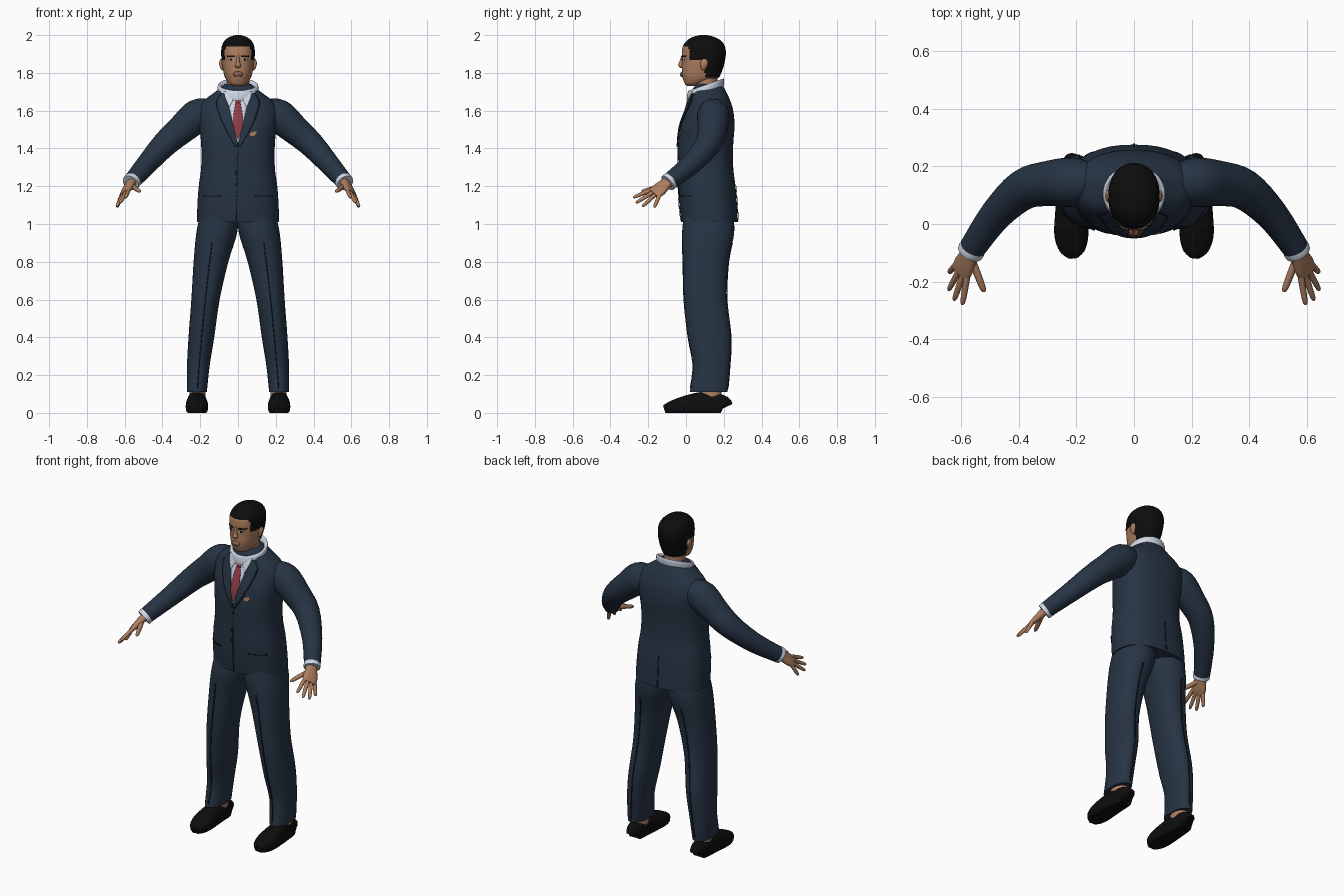
import bpy
import bmesh
from math import cos, sin, pi, copysign
from mathutils import Vector
from mathutils.bvhtree import BVHTree

default_cube = bpy.data.objects.get("Cube")
if default_cube:
    bpy.data.objects.remove(default_cube)


def material(name, r, g, b):
    mat = bpy.data.materials.new(name)
    mat.use_nodes = True
    mat.diffuse_color = (r, g, b, 1)
    shader = mat.node_tree.nodes["Principled BSDF"]
    shader.inputs["Base Color"].default_value = (r, g, b, 1)
    shader.inputs["Roughness"].default_value = 0.8
    return mat


NAVY = material("navy suit", 0.02, 0.034, 0.058)
SEAM = material("dark seam", 0.007, 0.011, 0.019)
SKIN = material("skin", 0.42, 0.21, 0.115)
LIPS = material("lips", 0.27, 0.12, 0.08)
BLACK = material("black", 0.004, 0.004, 0.004)
WHITE = material("shirt white", 0.62, 0.68, 0.78)
RED = material("tie red", 0.27, 0.045, 0.06)


def finish(name, bm, mat):
    """Turn a bmesh into a smooth-shaded object."""
    bmesh.ops.recalc_face_normals(bm, faces=bm.faces)
    mesh = bpy.data.meshes.new(name)
    bm.to_mesh(mesh)
    bm.free()
    mesh.materials.append(mat)
    obj = bpy.data.objects.new(name, mesh)
    bpy.context.collection.objects.link(obj)
    bpy.ops.object.select_all(action="DESELECT")
    obj.select_set(True)
    bpy.context.view_layer.objects.active = obj
    bpy.ops.object.shade_smooth_by_angle(angle=0.9)
    return obj


def spline(rings, steps):
    """Catmull-Rom interpolation through rows of numbers."""
    out = []
    for i in range(len(rings) - 1):
        quad = [rings[max(i - 1, 0)], rings[i], rings[i + 1], rings[min(i + 2, len(rings) - 1)]]
        for k in range(steps):
            t = k / steps
            out.append([0.5 * (2 * b + (c - a) * t + (2 * a - 5 * b + 4 * c - d) * t * t
                               + (3 * b - a - 3 * c + d) * t ** 3) for a, b, c, d in zip(*quad)])
    return out + [list(rings[-1])]


def loft(name, rings, mat, wide=None, p=2.0, sides=32, steps=4, floor=None, slope=0):
    """Skin rings of (x, y, z, half width, half depth); 'wide' makes a tube along the path."""
    rows = spline(rings, steps)
    centres = [Vector(r[:3]) for r in rows]
    bm = bmesh.new()
    loops = []
    for i, row in enumerate(rows):
        u, v = Vector((1, 0, 0)), Vector((0, 1, 0))
        if wide:
            tangent = (centres[min(i + 1, len(rows) - 1)] - centres[max(i - 1, 0)]).normalized()
            u = Vector(wide)
            u = (u - tangent * u.dot(tangent)).normalized()
            v = tangent.cross(u)
        loop = []
        for k in range(sides):
            c, s = cos(2 * pi * k / sides), sin(2 * pi * k / sides)
            co = centres[i] + u * row[3] * copysign(abs(c) ** (2 / p), c) + v * row[4] * copysign(abs(s) ** (2 / p), s)
            co.z += slope * (co.y - centres[i].y)
            if floor is not None:
                co.z = max(co.z, floor)
            loop.append(bm.verts.new(co))
        loops.append(loop)
    for low, high in zip(loops, loops[1:]):
        for k in range(sides):
            n = (k + 1) % sides
            bm.faces.new((low[k], low[n], high[n], high[k]))
    bm.faces.new(loops[0])
    bm.faces.new(loops[-1])
    return finish(name, bm, mat)


def column(rows):
    """Rings from (z, front y, back y, half width)."""
    return [(0, (f + b) / 2, z, w, (b - f) / 2) for z, f, b, w in rows]


def surface(obj):
    return BVHTree.FromPolygons([v.co for v in obj.data.vertices], [list(q.vertices) for q in obj.data.polygons])


def plate(name, rows, tree, mat, lift=0.003, back=False, cols=6):
    """Thin sheet of (z, x0, x1) rows laid on a surface from the front or the back."""
    way = -1 if back else 1
    bm = bmesh.new()
    grid = []
    for i in range(len(rows) - 1):
        for k in range(7 if i == len(rows) - 2 else 6):
            z, a, b = [p + (q - p) * k / 6 for p, q in zip(rows[i], rows[i + 1])]
            line = []
            for c in range(cols + 1):
                x = a + (b - a) * c / cols
                hit = tree.ray_cast(Vector((x, -way, z)), Vector((0, way, 0)))[0]
                y = hit.y if hit else 0.1
                line.append(bm.verts.new((x, y - way * lift, z)))
            grid.append(line)
    for low, high in zip(grid, grid[1:]):
        for c in range(cols):
            bm.faces.new((low[c], low[c + 1], high[c + 1], high[c]))
    obj = finish(name, bm, mat)
    solid = obj.modifiers.new("thickness", "SOLIDIFY")
    solid.thickness = 0.003
    solid.offset = 0


def flip(rings, side):
    return [(side * r[0], *r[1:]) for r in rings]


# Jacket body
jacket = loft("jacket", column([
    (1.01, -.025, .275, .217), (1.1, -.035, .27, .215), (1.2, -.04, .262, .208),
    (1.3, -.04, .25, .195), (1.42, -.042, .25, .195), (1.52, -.03, .257, .205),
    (1.6, -.002, .25, .21), (1.65, .015, .235, .185), (1.685, .025, .22, .14),
    (1.715, .035, .205, .1), (1.74, .06, .19, .07)]), NAVY, p=2.4, sides=64, steps=5)
chest = surface(jacket)

# Shirt front, tie and jacket trim
plate("shirt_front", [(1.43, -.002, .002), (1.55, -.032, .032), (1.65, -.055, .055), (1.7, -.065, .065)], chest, WHITE)
plate("tie", [(1.45, -.002, .002), (1.5, -.022, .022), (1.56, -.027, .027), (1.645, -.013, .013)], chest, RED, .006)
plate("tie_knot", [(1.64, -.012, .012), (1.68, -.022, .022)], chest, RED, .009)
plate("front_seam", [(1.02, -.012, -.007), (1.43, -.002, .003)], chest, SEAM)
plate("back_vent", [(1.02, -.004, .004), (1.2, -.002, .002)], chest, SEAM, back=True)
plate("pocket_square", [(1.465, .065, .085), (1.48, .06, .1), (1.49, .085, .1)], chest, SKIN)
for i, z in enumerate((1.27, 1.21)):
    plate(f"button_{i + 1}", [(z - .01, -.012, -.002), (z, -.017, .003), (z + .01, -.012, -.002)], chest, SEAM, .006)

LAPEL = [(1.41, .002, .01), (1.47, .012, .045), (1.55, .031, .085), (1.62, .048, .108),
         (1.65, .055, .112), (1.69, .064, .085)]
for side, label in ((1, "left"), (-1, "right")):
    edge = [(z, side * a, side * (b + .005)) for z, a, b in LAPEL]
    plate(f"{label}_lapel_edge", edge, chest, SEAM, .003)
    plate(f"{label}_lapel", [(z, side * a, side * b) for z, a, b in LAPEL], chest, NAVY, .006)
    plate(f"{label}_pocket_flap", [(1.142, side * .09, side * .185), (1.15, side * .09, side * .185)], chest, SEAM)

    # Sleeve and cuff
    loft(f"{label}_sleeve", flip([
        (.13, .145, 1.6, .06, .06), (.21, .145, 1.575, .088, .085), (.3, .14, 1.5, .078, .078),
        (.385, .118, 1.425, .068, .07), (.48, .03, 1.32, .056, .056), (.56, -.083, 1.228, .046, .046)],
        side), NAVY, wide=(0, 0, 1))
    loft(f"{label}_cuff", flip([(.548, -.066, 1.242, .042, .042), (.562, -.088, 1.225, .047, .047),
                                (.568, -.098, 1.217, .046, .046)], side), WHITE, wide=(0, 0, 1))

    # Hand with four fingers and a thumb
    spread = Vector((.55, .72, -.4)).normalized()
    knuckle = Vector((.598, -.165, 1.165))
    loft(f"{label}_palm", flip([(.555, -.075, 1.235, .028, .024), (.572, -.11, 1.21, .034, .022),
                                (.59, -.145, 1.18, .043, .018), (.602, -.172, 1.16, .04, .012)], side),
         SKIN, wide=(side * spread.x, spread.y, spread.z), p=2.5, sides=20)
    digits = [(knuckle + spread * (.022 * i - .033), Vector(tip), .011) for i, tip in enumerate(
        ((.595, -.28, 1.14), (.624, -.265, 1.112), (.643, -.23, 1.093), (.641, -.168, 1.088)))]
    digits.append((Vector((.56, -.13, 1.2)), Vector((.519, -.235, 1.172)), .013))
    for (base, tip, r), part in zip(digits, ("index", "middle", "ring", "little", "thumb")):
        rings = [(*base.lerp(tip, t), r * k, r * k) for t, k in ((-.2, 1), (.4, 1), (.88, .8), (1, .3))]
        loft(f"{label}_{part}_finger", flip(rings, side), SKIN, wide=(1, 0, 0), sides=10, steps=3)

    # Trouser leg with pressed creases
    leg = loft(f"{label}_trouser_leg", flip([
        (.218, .12, .11, .053, .1), (.21, .135, .25, .06, .097), (.194, .125, .4, .068, .113),
        (.172, .103, .6, .075, .113), (.143, .105, .8, .092, .12), (.113, .117, .95, .108, .138),
        (.1, .12, 1.05, .1, .13)], side), NAVY, p=2.2, sides=40)
    cloth = surface(leg)
    crease = [(z, side * x, side * (x + .006)) for z, x in ((.13, .212), (.4, .19), (.6, .17), (.9, .135))]
    plate(f"{label}_front_crease", crease, cloth, SEAM, .002, cols=2)
    plate(f"{label}_back_crease", crease, cloth, SEAM, .002, back=True, cols=2)

    # Ankle and shoe
    loft(f"{label}_ankle", flip([(.215, .13, .06, .042, .055), (.215, .13, .15, .042, .06)], side), SKIN)
    shoe = [(y, x, w, h) for y, x, w, h in (
        (.205, .216, .025, .07), (.19, .216, .042, .095), (.1, .218, .05, .11), (.03, .218, .056, .1),
        (-.04, .217, .059, .078), (-.09, .213, .045, .056), (-.113, .211, .02, .04))]
    loft(f"{label}_shoe", flip([(x, y, h * .4, w, h * .6) for y, x, w, h in shoe], side),
         BLACK, wide=(1, 0, 0), p=2.6, floor=0)

# Shirt collar, tilted up towards the back
loft("collar", [(0, .1, 1.675, .1, .092), (0, .103, 1.705, .108, .098), (0, .106, 1.735, .106, .095),
                (0, .106, 1.732, .092, .082), (0, .105, 1.69, .075, .065)], WHITE, sides=40, slope=.35)
for side, label in ((1, "left"), (-1, "right")):
    plate(f"{label}_collar_point", [(1.62, side * .045, side * .047), (1.67, side * .02, side * .068),
                                    (1.7, side * .012, side * .075)], chest, WHITE, .009)

# Neck and head, with hair chosen by a hairline rule
loft("neck", [(0, .11, 1.66, .065, .065), (0, .107, 1.74, .06, .06), (0, .11, 1.82, .06, .06)], SKIN)
head = loft("head", column([
    (1.73, .008, .06, .02), (1.742, -.006, .09, .045), (1.77, -.017, .165, .066), (1.8, -.022, .187, .076),
    (1.85, -.021, .203, .085), (1.9, -.022, .211, .089), (1.94, -.017, .206, .086), (1.97, .004, .186, .071),
    (1.99, .035, .15, .045), (2, .075, .11, .012)]), SKIN, p=2.2, sides=64, steps=6)
head.data.materials.append(BLACK)
for face in head.data.polygons:
    c = face.center
    hairline = 1.942 if c.y < .015 else 1.868 if c.y < .1 else 1.775
    face.material_index = int(c.z > hairline)

# Face
skull = surface(head)
loft("nose", [(0, -.017, 1.893, .006, .007), (0, -.025, 1.855, .01, .012), (0, -.026, 1.838, .017, .015),
              (0, -.02, 1.825, .01, .008)], SKIN, sides=16)
loft("mouth", [(0, -.018, 1.807, .012, .006), (0, -.022, 1.795, .027, .011),
               (0, -.019, 1.779, .014, .008)], LIPS, sides=20)
for side, label in ((1, "left"), (-1, "right")):
    plate(f"{label}_eyebrow", [(1.884, side * .014, side * .055), (1.893, side * .022, side * .062)], skull, BLACK)
    plate(f"{label}_eye", [(1.866, side * .024, side * .045), (1.871, side * .019, side * .05),
                           (1.876, side * .025, side * .045)], skull, WHITE, .002)
    plate(f"{label}_pupil", [(1.865, side * .029, side * .041), (1.877, side * .029, side * .041)], skull, BLACK, .004)
    loft(f"{label}_ear", flip([(.08, .092, 1.812, .004, .006), (.085, .093, 1.825, .009, .014),
                               (.09, .097, 1.852, .01, .021), (.088, .097, 1.873, .005, .01)], side), SKIN, sides=16)
